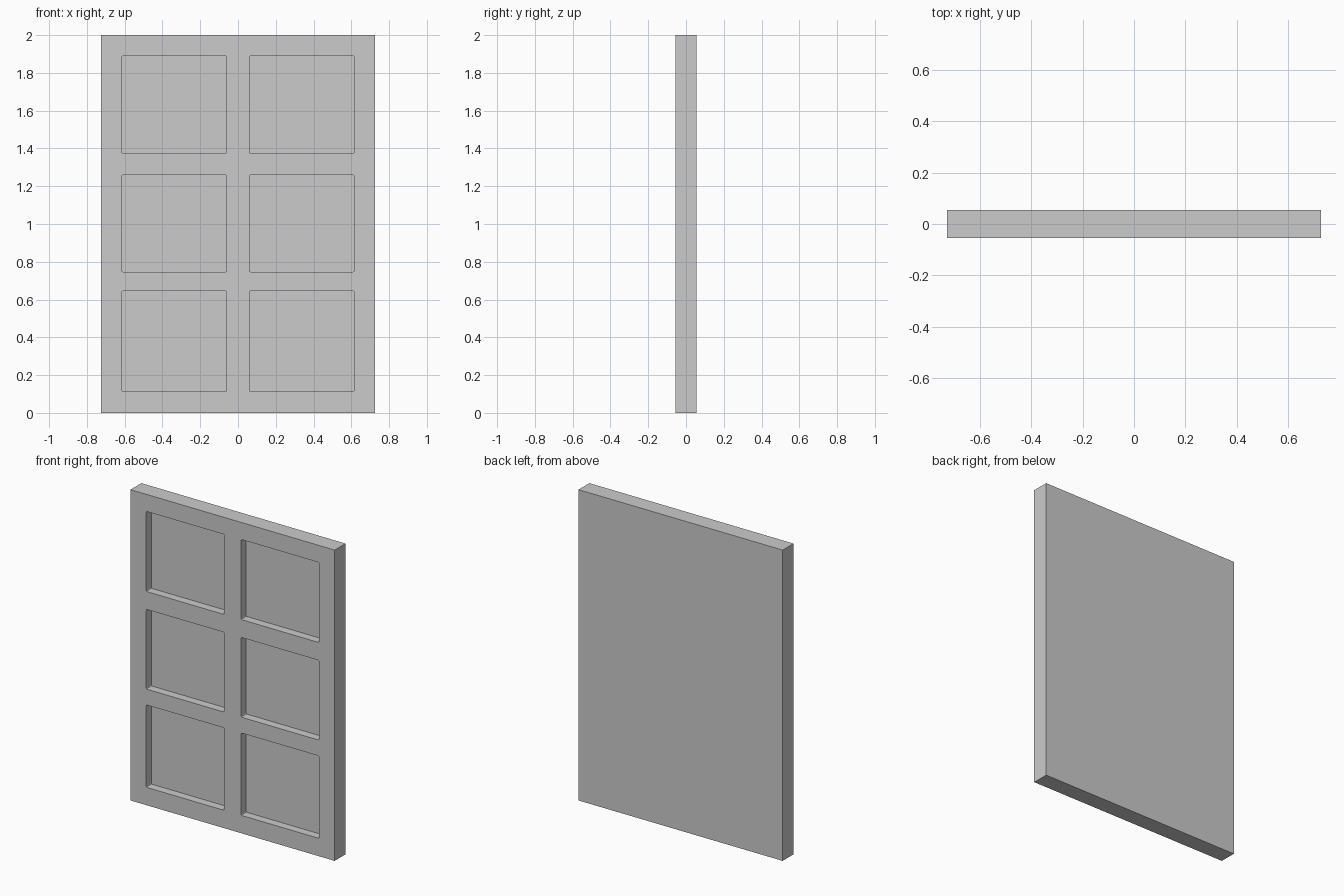
import bpy, bmesh

if "Cube" in bpy.data.objects:
    bpy.data.objects.remove(bpy.data.objects["Cube"])

WIDTH, THICK, HEIGHT = 1.453, 0.11, 2.0
DEPTH = 0.053      # how far the panes sink into the front
CORNER = 0.007     # small rounding of the pane corners
PANE_X = (0.06, 0.615)
PANE_ROWS = [(0.115, 0.645), (0.747, 1.26), (1.375, 1.89)]


def box(bm, lo, hi):
    """Add an axis-aligned box and return its vertices."""
    verts = bmesh.ops.create_cube(bm, size=1)["verts"]
    for v in verts:
        for i in range(3):
            v.co[i] = lo[i] if v.co[i] < 0 else hi[i]
    return verts


def make_object(name, bm):
    mesh = bpy.data.meshes.new(name)
    bm.to_mesh(mesh)
    bm.free()
    ob = bpy.data.objects.new(name, mesh)
    bpy.context.collection.objects.link(ob)
    return ob


# Solid slab
bm = bmesh.new()
box(bm, (-WIDTH / 2, -THICK / 2, 0), (WIDTH / 2, THICK / 2, HEIGHT))
slab = make_object("window_panel", bm)

# Six pane cutters, with the edges along y slightly rounded
bm = bmesh.new()
for side in (-1, 1):
    x0, x1 = sorted(side * x for x in PANE_X)
    for z0, z1 in PANE_ROWS:
        box(bm, (x0, -THICK, z0), (x1, -THICK / 2 + DEPTH, z1))
depth_edges = [e for e in bm.edges
               if abs(e.verts[0].co.y - e.verts[1].co.y) > 0.01]
bmesh.ops.bevel(bm, geom=depth_edges, offset=CORNER, segments=2,
                profile=0.5, affect='EDGES')
cutter = make_object("pane_cutters", bm)

# Sink the panes into the slab, then drop the cutters
mod = slab.modifiers.new("panes", 'BOOLEAN')
mod.operation = 'DIFFERENCE'
mod.solver = 'EXACT'
mod.object = cutter
bpy.context.view_layer.objects.active = slab
slab.select_set(True)
bpy.ops.object.modifier_apply(modifier=mod.name)
bpy.data.objects.remove(cutter)
